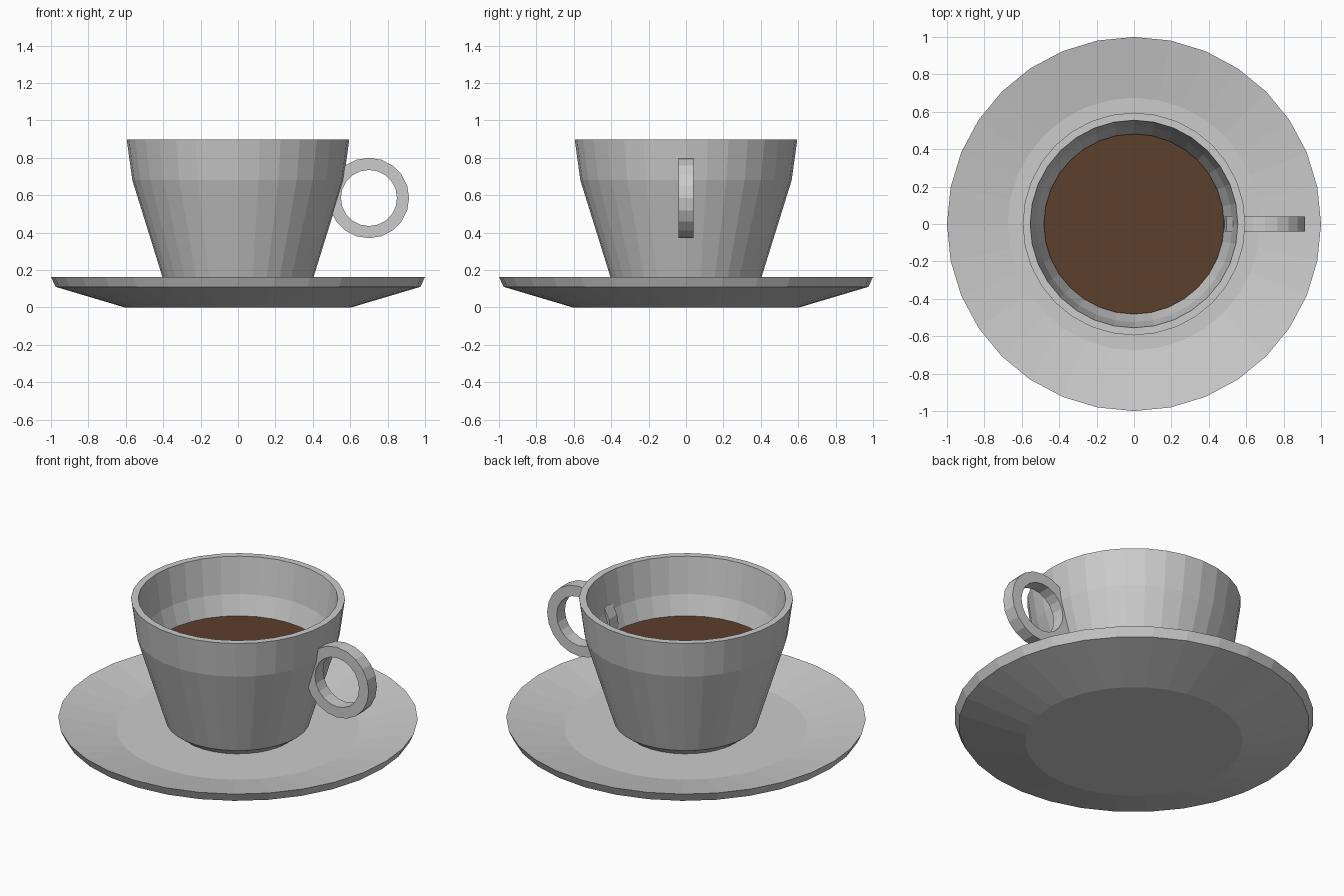
import bpy, math

if "Cube" in bpy.data.objects:
    bpy.data.objects.remove(bpy.data.objects["Cube"])


def material(name, color):
    m = bpy.data.materials.new(name)
    m.diffuse_color = color
    m.use_nodes = True
    m.node_tree.nodes["Principled BSDF"].inputs["Base Color"].default_value = m.diffuse_color
    return m


def make_object(name, verts, faces, mat=None):
    me = bpy.data.meshes.new(name)
    me.from_pydata(verts, [], faces)
    me.update()
    ob = bpy.data.objects.new(name, me)
    bpy.context.collection.objects.link(ob)
    if mat:
        me.materials.append(mat)
    return ob


def ring(r, z, n):
    return [(r * math.cos(2 * math.pi * i / n), r * math.sin(2 * math.pi * i / n), z)
            for i in range(n)]


def turned(name, profile, n=32):
    """Revolve an (r, z) profile from bottom centre round to top centre, capping both ends."""
    verts, faces = [], []
    for r, z in profile:
        verts += ring(r, z, n)
    for k in range(len(profile) - 1):
        for i in range(n):
            j = (i + 1) % n
            faces.append((k * n + i, k * n + j, (k + 1) * n + j, (k + 1) * n + i))
    last = (len(profile) - 1) * n
    faces.append(tuple(reversed(range(n))))
    faces.append(tuple(range(last, last + n)))
    return make_object(name, verts, faces)


# Saucer: flat foot, flared underside, rim, sloping top and flat well
turned("saucer", [(0.605, 0), (0.975, 0.11), (1.0, 0.163), (0.675, 0.10)])

# Cup: outer wall up to the rim, then down the inside
turned("cup", [(0.335, 0.10), (0.40, 0.15), (0.565, 0.68), (0.595, 0.898),
               (0.555, 0.898), (0.525, 0.68), (0.36, 0.18)])

# Coffee surface
coffee = material("coffee_brown", (0.107, 0.05, 0.024, 1))
make_object("coffee", ring(0.482, 0.566, 32), [tuple(range(32))], coffee)

# Handle: flat-sided ring passing through the cup wall
n, cx, cz = 20, 0.70, 0.585
section = [(0.215, -0.04), (0.215, 0.04), (0.15, 0.04), (0.15, -0.04)]
verts, faces = [], []
for i in range(n):
    a = 2 * math.pi * i / n
    verts += [(cx + r * math.cos(a), y, cz + r * math.sin(a)) for r, y in section]
    for k in range(4):
        p, q = i * 4, (i + 1) % n * 4
        faces.append((p + k, p + (k + 1) % 4, q + (k + 1) % 4, q + k))
make_object("handle", verts, faces)
